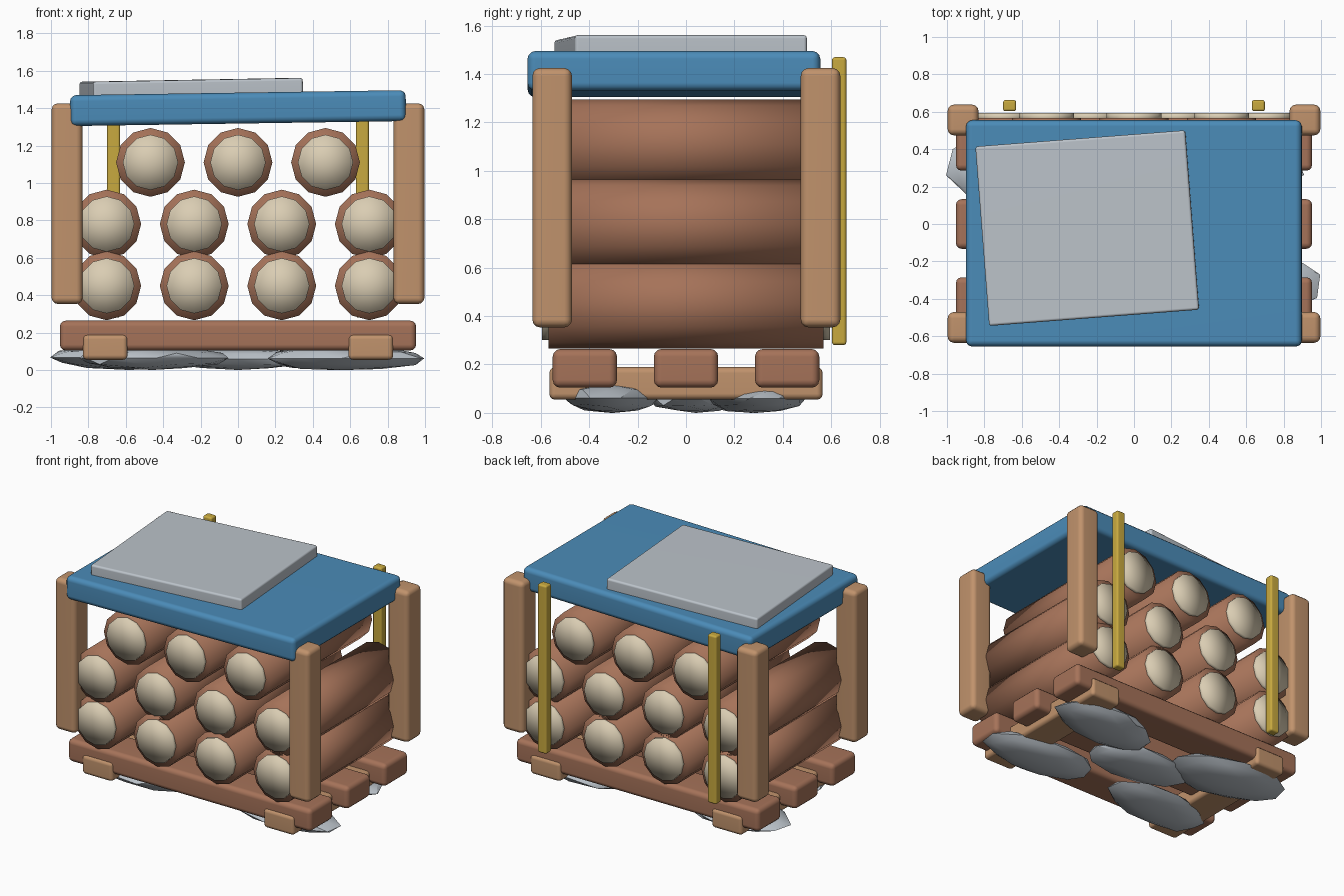
import bpy, bmesh, math, random
from mathutils import Matrix, Vector, Euler

random.seed(4)
if "Cube" in bpy.data.objects:
    bpy.data.objects.remove(bpy.data.objects["Cube"], do_unlink=True)


def material(name, rgb):
    m = bpy.data.materials.new(name)
    m.use_nodes = True
    m.diffuse_color = (*rgb, 1)
    m.node_tree.nodes["Principled BSDF"].inputs["Base Color"].default_value = (*rgb, 1)
    return m


BARK = material("bark brown", (0.38, 0.17, 0.10))
TIMBER = material("light timber", (0.53, 0.29, 0.15))
BLUE = material("tarp blue", (0.07, 0.26, 0.48))
GREY = material("stone grey", (0.50, 0.545, 0.59))
CREAM = material("cut wood cream", (0.70, 0.61, 0.45))
YELLOW = material("stake yellow", (0.58, 0.40, 0.05))


def finish(name, bm, mat, loc, rot=(0, 0, 0), sharp=None):
    for f in bm.faces:
        f.smooth = True
    me = bpy.data.meshes.new(name)
    bm.to_mesh(me)
    bm.free()
    me.materials.append(mat)
    if sharp:
        me.set_sharp_from_angle(angle=math.radians(sharp))
    ob = bpy.data.objects.new(name, me)
    ob.location, ob.rotation_euler = loc, rot
    bpy.context.collection.objects.link(ob)
    return ob


def box(name, mat, loc, size, bevel, rot=(0, 0, 0)):
    """Rounded-edge block with flat-looking main faces."""
    bm = bmesh.new()
    bmesh.ops.create_cube(bm, size=1)
    bmesh.ops.scale(bm, vec=size, verts=bm.verts)
    bmesh.ops.bevel(bm, geom=bm.edges[:], offset=bevel, segments=3,
                    profile=0.5, affect='EDGES')
    ob = finish(name, bm, mat, loc, rot)
    ob.modifiers.new("even_shading", 'WEIGHTED_NORMAL')
    return ob


def rod(name, mat, loc, radius, length, sides):
    """Round bar along y with fan-filled, softly shaded ends."""
    bm = bmesh.new()
    bmesh.ops.create_cone(bm, cap_ends=True, cap_tris=True, segments=sides,
                          radius1=radius, radius2=radius, depth=length)
    caps = [f for f in bm.faces if abs(f.normal.z) > 0.9 and len(f.verts) > 4]
    if caps:
        bmesh.ops.poke(bm, faces=caps)
    bmesh.ops.rotate(bm, verts=bm.verts, matrix=Matrix.Rotation(math.pi / 2, 3, 'X'))
    return finish(name, bm, mat, loc)


def stone(name, loc, size, turn):
    """Flat, irregular foundation stone resting on the ground."""
    bm = bmesh.new()
    bmesh.ops.create_icosphere(bm, subdivisions=2, radius=1)
    for v in bm.verts:
        v.co *= random.uniform(0.92, 1.05)
    bmesh.ops.scale(bm, vec=size, verts=bm.verts)
    low = min(v.co.z for v in bm.verts)
    return finish(name, bm, GREY, (*loc, -low), (0, 0, turn), 35)


# Foundation stones
stone("stone_front_left", (0.57, -0.30), (0.43, 0.20, 0.065), -0.08)
stone("stone_back_left", (0.50, 0.29), (0.41, 0.21, 0.06), 0.1)
stone("stone_middle", (0.0, 0.04), (0.40, 0.19, 0.06), -0.1)
stone("stone_back_right", (-0.58, 0.27), (0.43, 0.23, 0.065), -0.15)
stone("stone_front_right", (-0.46, -0.31), (0.41, 0.20, 0.06), 0.1)

# Pallet: cross bearers under three long planks
for side, x in (("left", 0.71), ("right", -0.71)):
    box(f"bearer_{side}", TIMBER, (x, 0, 0.122), (0.24, 1.13, 0.135), 0.025)
for place, y in (("front", -0.418), ("middle", 0), ("back", 0.418)):
    box(f"plank_{place}", BARK, (0, y, 0.184), (1.905, 0.266, 0.16), 0.032)

# Stacked logs with pale cut ends
for row, (z, count) in enumerate(((0.45, 4), (0.78, 4), (1.11, 3))):
    for i in range(count):
        x = (i - (count - 1) / 2) * 0.468
        rod(f"log_{row}_{i}", BARK, (x, 0, z), 0.184, 1.136, 12)
        for end, s in (("front", -1), ("back", 1)):
            rod(f"cut_end_{row}_{i}_{end}", CREAM, (x, s * 0.572, z), 0.148, 0.044, 12)

# Corner posts and back stakes
for side, s in (("left", 1), ("right", -1)):
    for place, y in (("front", -0.553), ("back", 0.556)):
        box(f"post_{place}_{side}", TIMBER, (s * 0.914, y, 0.889),
            (0.165, 0.164, 1.072), 0.033)
    box(f"stake_{side}", YELLOW, (s * 0.665, 0.633, 0.875), (0.07, 0.06, 1.19), 0.013)

# Cover and the loose sheet lying on it, both slightly tilted
box("cover", BLUE, (0, -0.05, 1.40), (1.795, 1.21, 0.165), 0.033, (0, -0.015, 0))
box("top_sheet", GREY, (-0.25, -0.022, 1.506), (1.125, 0.962, 0.09), 0.014,
    (0, -0.018, 0.077))
